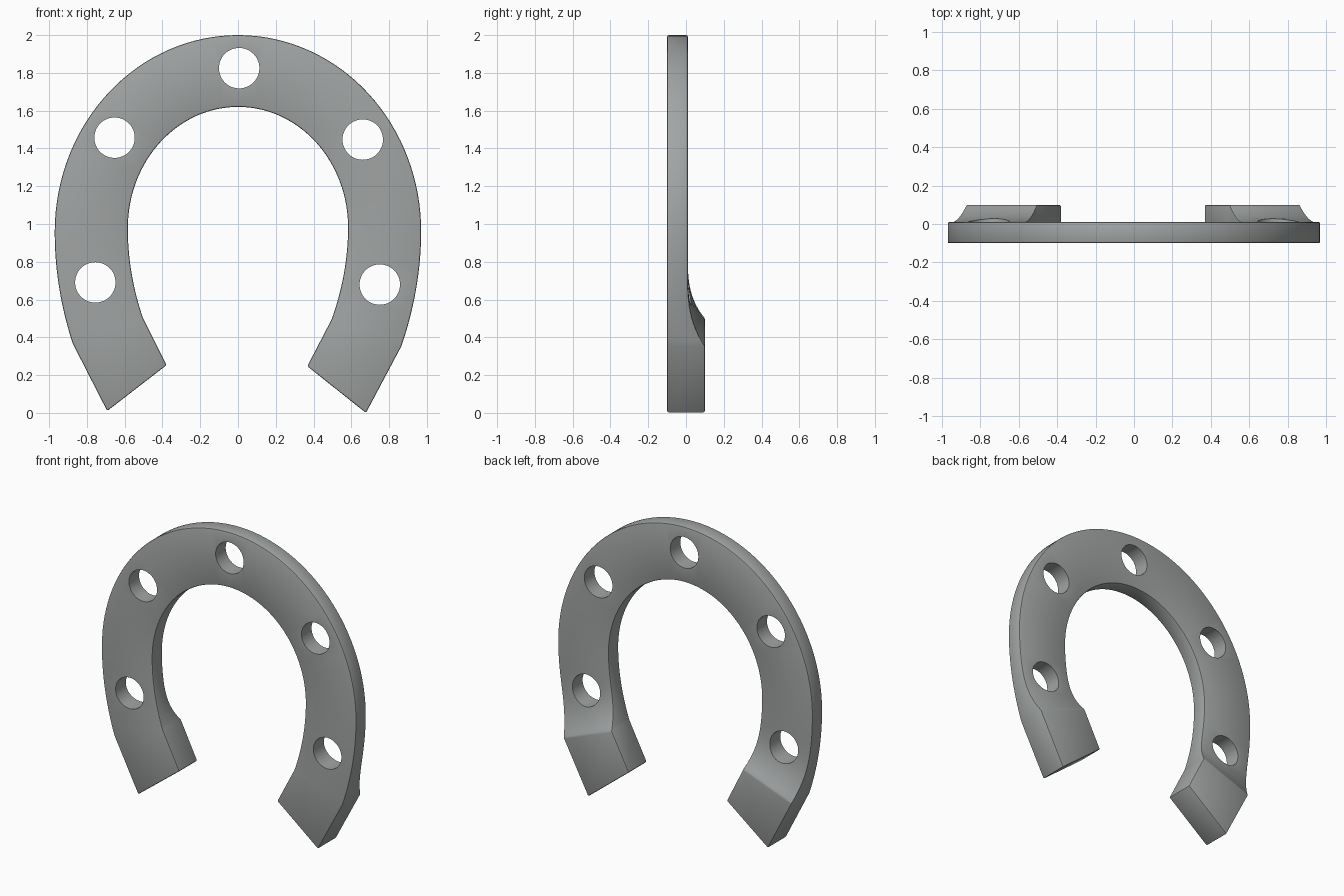
import bpy, bmesh, math
from mathutils import Matrix, Vector

cube = bpy.data.objects.get("Cube")
if cube:
    bpy.data.objects.remove(cube, do_unlink=True)

steel = bpy.data.materials.new("steel grey")
steel.use_nodes = True
colour = (0.36, 0.375, 0.375, 1)
steel.diffuse_color = colour
steel.node_tree.nodes["Principled BSDF"].inputs["Base Color"].default_value = colour

FRONT, BACK, PAD = -0.1, 0.01, 0.09
# The whole shoe leans very slightly to one side
lean = Matrix.Translation((0, 0, 1)) @ Matrix.Rotation(0.0075, 4, 'Y') @ Matrix.Translation((0, 0, -1))


def half_stations():
    """Outer point, inner point and back depth, from the toe to the left heel."""
    rows = []
    arch, leg = 32, 20
    for i in range(arch):
        a = math.pi / 2 * (1 - i / arch)
        c, s = math.cos(a), math.sin(a)
        rows.append(((0.97 * c, 0.96 + 1.04 * s), (0.583 * c, 0.98 + 0.64 * s), BACK))
    for i in range(leg + 1):
        u = i / leg
        ramp = max(0, 1 - 1.5 * (1 - u)) ** 3
        rows.append(((0.97 - 0.1 * u * u, 0.96 - 0.6 * u),
                     (0.583 - 0.083 * u * u, 0.98 - 0.48 * u), BACK + PAD * ramp))
    rows.append(((0.685, 0.005), (0.3725, 0.25), BACK + PAD))
    return rows


# Shoe body: a four-sided section carried from one heel to the other
half = half_stations()
mirrored = [((-o[0], o[1]), (-n[0], n[1]), d) for o, n, d in half[:0:-1]]
bm = bmesh.new()
rings = []
for (ox, oz), (ix, iz), depth in mirrored + half:
    corners = ((ox, FRONT, oz), (ix, FRONT, iz), (ix, depth, iz), (ox, depth, oz))
    rings.append([bm.verts.new(lean @ Vector(p)) for p in corners])
for a, b in zip(rings, rings[1:]):
    for k in range(4):
        j = (k + 1) % 4
        bm.faces.new((a[k], a[j], b[j], b[k]))
bm.faces.new(rings[0])
bm.faces.new(rings[-1])
bmesh.ops.recalc_face_normals(bm, faces=bm.faces)
mesh = bpy.data.meshes.new("horseshoe")
bm.to_mesh(mesh)
bm.free()
mesh.materials.append(steel)
shoe = bpy.data.objects.new("horseshoe", mesh)
bpy.context.collection.objects.link(shoe)

# Softened edges
bevel = shoe.modifiers.new("soft edges", 'BEVEL')
bevel.width = 0.008
bevel.segments = 2
bevel.limit_method = 'ANGLE'
bevel.angle_limit = math.radians(30)

# Nail holes: one at the toe and two on each branch
bm = bmesh.new()
for x, z in ((0, 1.825), (0.657, 1.452), (-0.657, 1.452), (0.753, 0.685), (-0.753, 0.685)):
    place = lean @ Matrix.Translation((x, 0, z)) @ Matrix.Rotation(math.pi / 2, 4, 'X')
    bmesh.ops.create_cone(bm, cap_ends=True, segments=48, radius1=0.107, radius2=0.107,
                          depth=0.6, matrix=place)
cut_mesh = bpy.data.meshes.new("nail_hole_cutter")
bm.to_mesh(cut_mesh)
bm.free()
cut_mesh.materials.append(steel)
cutter = bpy.data.objects.new("nail_hole_cutter", cut_mesh)
bpy.context.collection.objects.link(cutter)
cutter.hide_render = True
cutter.hide_viewport = True
holes = shoe.modifiers.new("nail holes", 'BOOLEAN')
holes.operation = 'DIFFERENCE'
holes.solver = 'EXACT'
holes.object = cutter

# Smooth curves with crisp edges
bpy.context.view_layer.objects.active = shoe
shoe.select_set(True)
for m in list(shoe.modifiers):
    bpy.ops.object.modifier_apply(modifier=m.name)
bpy.ops.object.shade_smooth_by_angle(angle=math.radians(25))
bpy.data.objects.remove(cutter, do_unlink=True)
